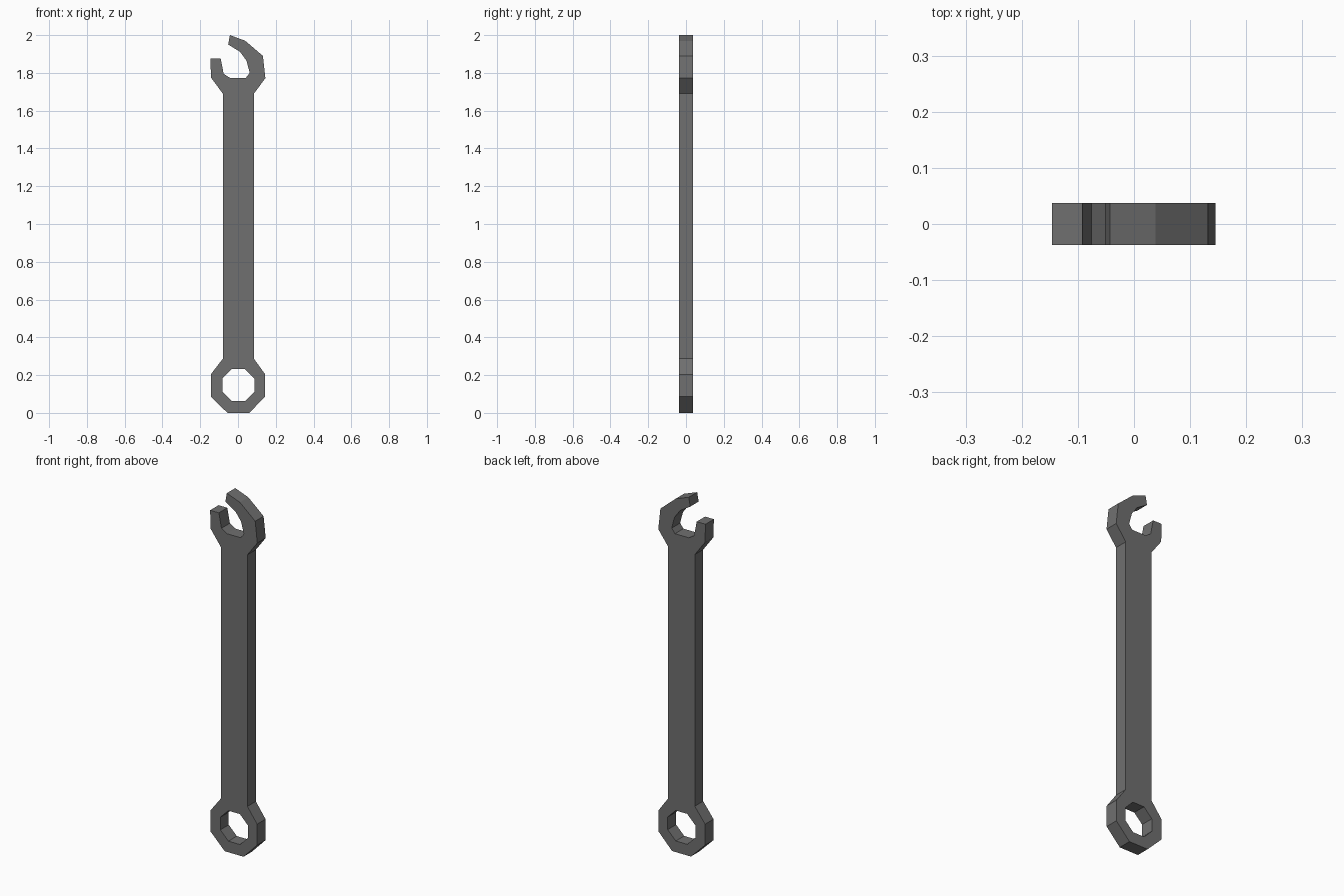
import bpy, bmesh, math
from mathutils import Matrix

if "Cube" in bpy.data.objects:
    bpy.data.objects.remove(bpy.data.objects["Cube"])

HALF_THICK = 0.037

steel = bpy.data.materials.new("dark_grey_steel")
steel.diffuse_color = (0.16, 0.16, 0.16, 1)
steel.use_nodes = True
steel.node_tree.nodes["Principled BSDF"].inputs["Base Color"].default_value = steel.diffuse_color

# Open jaw, from the left shoulder round to the right shoulder
jaw = [(-0.08, 1.69), (-0.143, 1.775), (-0.146, 1.877), (-0.092, 1.877),
       (-0.076, 1.795), (-0.043, 1.774), (0.042, 1.774), (0.062, 1.80),
       (0.045, 1.865), (0.01, 1.912), (-0.052, 1.95), (-0.043, 2.0),
       (0.038, 1.97), (0.132, 1.89), (0.145, 1.772), (0.084, 1.69)]
# Ring end, from the right shoulder round to the left shoulder
ring = [(0.084, 0.287), (0.144, 0.204), (0.144, 0.087), (0.06, 0.0),
        (-0.056, 0.0), (-0.144, 0.087), (-0.144, 0.204), (-0.08, 0.287)]
# Eight-sided ring hole
r = 0.092
hole = [(0.002 + r * math.cos(math.radians(a + 22.5)),
         0.147 + r * math.sin(math.radians(a + 22.5))) for a in range(0, 360, 45)]


def extruded_profile(name, loops):
    """Fill a flat outline with holes and give it thickness along y."""
    curve = bpy.data.curves.new(name + "_profile", 'CURVE')
    curve.dimensions = '2D'
    curve.fill_mode = 'BOTH'
    curve.extrude = HALF_THICK
    for pts in loops:
        s = curve.splines.new('POLY')
        s.points.add(len(pts) - 1)
        for p, (x, z) in zip(s.points, pts):
            p.co = (x, z, 0, 1)
        s.use_cyclic_u = True
    tmp = bpy.data.objects.new(name + "_tmp", curve)
    bpy.context.collection.objects.link(tmp)
    bpy.context.view_layer.update()
    deps = bpy.context.evaluated_depsgraph_get()
    mesh = bpy.data.meshes.new_from_object(tmp.evaluated_get(deps))
    bpy.data.objects.remove(tmp)

    # Stand upright, weld caps to sides, flat faces
    bm = bmesh.new()
    bm.from_mesh(mesh)
    bmesh.ops.transform(bm, matrix=Matrix.Rotation(math.pi / 2, 4, 'X'), verts=bm.verts)
    bmesh.ops.remove_doubles(bm, verts=bm.verts, dist=0.0005)
    bmesh.ops.recalc_face_normals(bm, faces=bm.faces)
    for f in bm.faces:
        f.smooth = False
        f.material_index = 0
    bm.to_mesh(mesh)
    bm.free()
    mesh.materials.clear()
    mesh.materials.append(steel)
    obj = bpy.data.objects.new(name, mesh)
    bpy.context.collection.objects.link(obj)
    return obj


# One-piece wrench: jaw, straight handle and ring
extruded_profile("wrench", [jaw + ring, hole])
